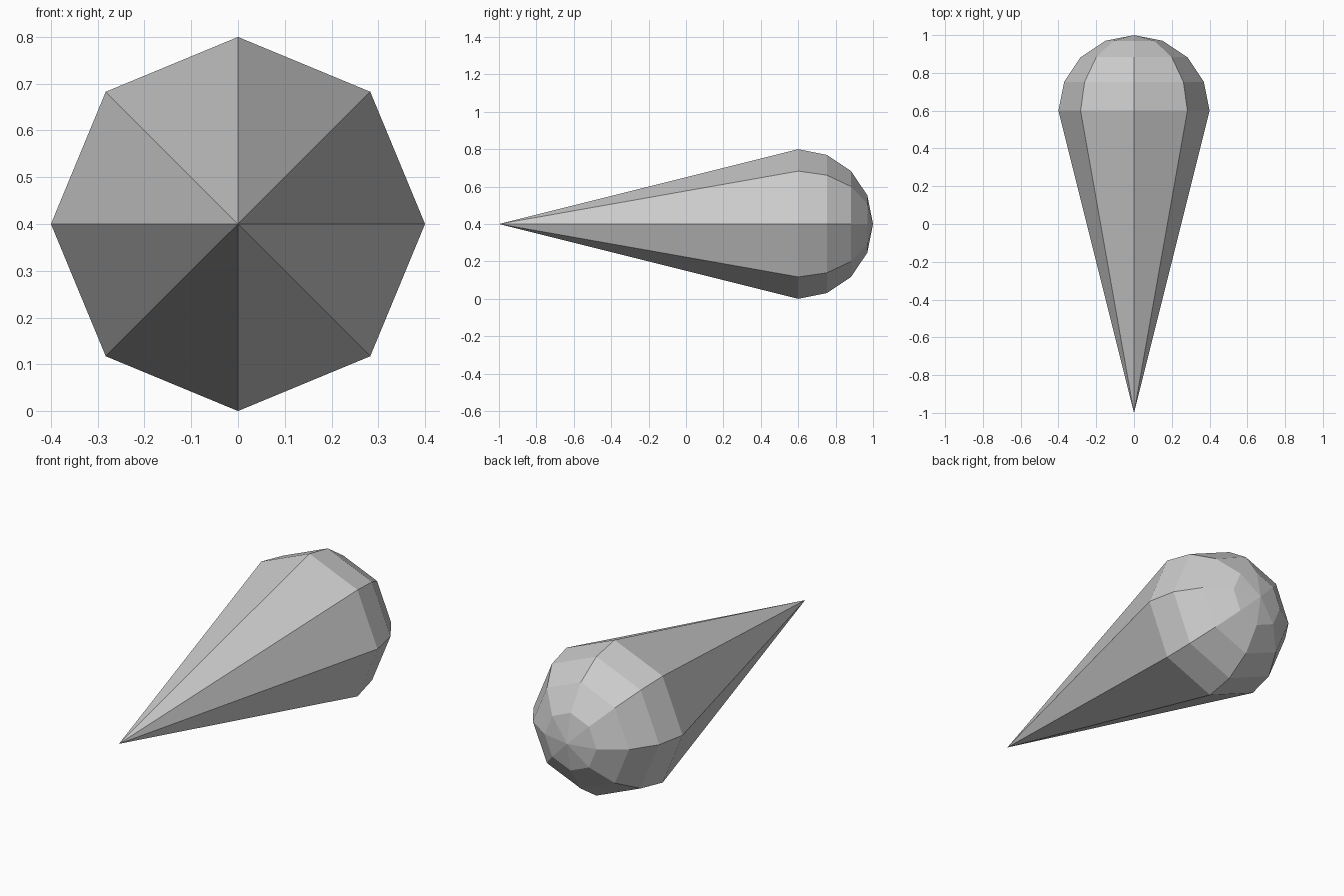
import bpy, bmesh, math

if "Cube" in bpy.data.objects:
    bpy.data.objects.remove(bpy.data.objects["Cube"])

SIDES, R, CENTRE_Z, SHOULDER_Y = 8, 0.4, 0.4, 0.6

bm = bmesh.new()

# Rings of the rounded end, from the widest ring towards the back pole
rings = []
for i in range(4):
    a = i * math.pi / 8
    y, r = SHOULDER_Y + R * math.sin(a), R * math.cos(a)
    rings.append([bm.verts.new((r * math.cos(t), y, CENTRE_Z + r * math.sin(t)))
                  for t in (2 * math.pi * k / SIDES for k in range(SIDES))])

# Pointed front tip and back pole
tip = bm.verts.new((0, -1, CENTRE_Z))
pole = bm.verts.new((0, SHOULDER_Y + R, CENTRE_Z))

for k in range(SIDES):
    n = (k + 1) % SIDES
    bm.faces.new((tip, rings[0][k], rings[0][n]))
    for a, b in zip(rings, rings[1:]):
        bm.faces.new((a[k], b[k], b[n], a[n]))
    bm.faces.new((rings[-1][k], pole, rings[-1][n]))

bmesh.ops.recalc_face_normals(bm, faces=bm.faces[:])
mesh = bpy.data.meshes.new("teardrop")
bm.to_mesh(mesh)
bm.free()
bpy.context.collection.objects.link(bpy.data.objects.new("teardrop", mesh))
